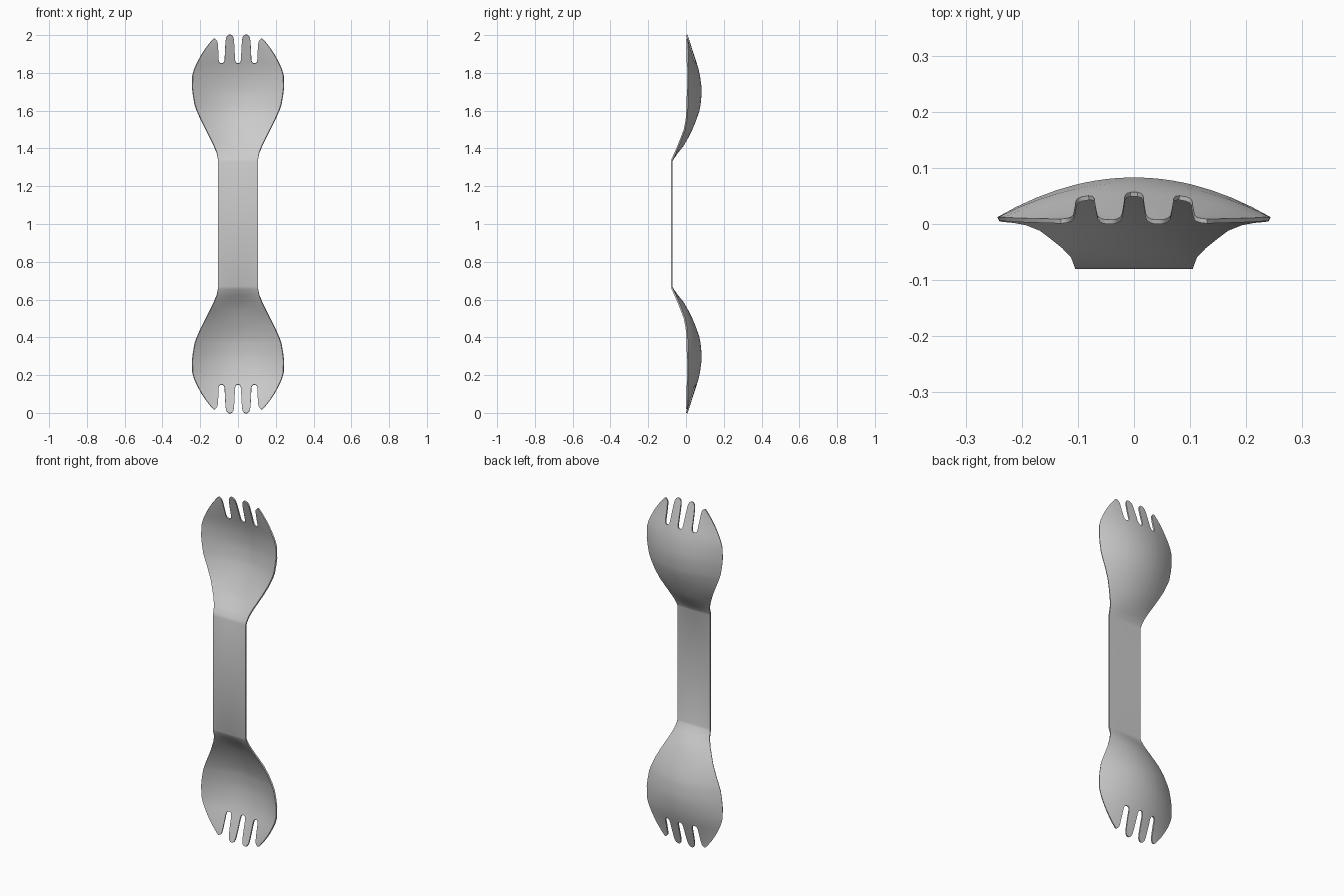
import bpy, bmesh

if "Cube" in bpy.data.objects:
    bpy.data.objects.remove(bpy.data.objects["Cube"])

# Half profile above the middle: height, half width, rim depth, centre depth
PROFILE = [
    (1.00, .105, -.080, -.080), (1.33, .105, -.080, -.080),
    (1.345, .106, -.076, -.074), (1.38, .112, -.060, -.050),
    (1.42, .128, -.043, -.018), (1.46, .148, -.027, .005),
    (1.50, .168, -.012, .025), (1.55, .193, -.002, .046),
    (1.60, .215, .002, .063), (1.63, .226, .003, .069),
    (1.68, .235, .004, .074), (1.72, .240, .005, .075),
    (1.785, .239, .005, .066), (1.82, .229, .005, .058),
    (1.85, .216, .004, .049), (1.89, .195, .003, .036),
    (1.94, .163, .002, .020), (1.98, .130, .001, .007),
    (2.00, .105, .000, .000)]
SLOT_Z = 1.85
PITCH = .086
# Slot half width going up towards the tips
SLOTS = [(1.85, .006), (1.856, .013), (1.87, .016), (1.90, .017), (1.94, .019),
         (1.97, .021), (1.985, .024), (1.995, .030), (2.00, .037)]


def sample(z):
    for a, b in zip(PROFILE, PROFILE[1:]):
        if z <= b[0] + 1e-6:
            t = (z - a[0]) / (b[0] - a[0])
            return [p + (q - p) * t for p, q in zip(a, b)][1:]
    return PROFILE[-1][1:]


def point(x, z):
    w, rim, mid = sample(z)
    y = rim + (mid - rim) * (1 - min(1, (x / w) ** 2))
    return (x, y, z - 1)


def split(a, b, n):
    return [a + (b - a) * i / n for i in range(n + 1)]


bm = bmesh.new()


def bridge(lower, upper):
    for i in range(len(lower) - 1):
        bm.faces.new((lower[i], lower[i + 1], upper[i + 1], upper[i]))


# Column positions on the row where the slots begin
w0, s0 = sample(SLOT_Z)[0], SLOTS[0][1]
breaks = [-w0]
for c in (-PITCH, 0, PITCH):
    breaks += [c - s0, c + s0]
breaks.append(w0)
columns, tine_ranges = [-w0], []
for k, (a, b) in enumerate(zip(breaks, breaks[1:])):
    n = 4 if k % 2 == 0 else 1
    start = len(columns) - 1
    columns += split(a, b, n)[1:]
    if k % 2 == 0:
        tine_ranges.append((start, start + n))

# Handle and bowl
previous = None
for z, w, _, _ in PROFILE:
    if z > SLOT_Z:
        break
    row = [bm.verts.new(point(x * w / w0, z)) for x in columns]
    if previous:
        bridge(previous, row)
    previous = row

# Four tines, the outer pair slightly shorter
for k, (i, j) in enumerate(tine_ranges):
    last = previous[i:j + 1]
    for z, s in SLOTS[1:]:
        outer = k in (0, 3)
        zz = SLOT_Z + (z - SLOT_Z) * (.867 if outer else 1)
        left = -sample(zz)[0] if k == 0 else (k - 2) * PITCH + s
        right = sample(zz)[0] if k == 3 else (k - 1) * PITCH - s
        row = [bm.verts.new(point(x, zz)) for x in split(left, right, 4)]
        bridge(last, row)
        last = row

mesh = bpy.data.meshes.new("double_spork")
bm.to_mesh(mesh)
bm.free()
spork = bpy.data.objects.new("double_spork", mesh)
spork.location.z = 1
bpy.context.collection.objects.link(spork)

# Mirror to the other end, then give the sheet its thickness
mirror = spork.modifiers.new("other_end", 'MIRROR')
mirror.use_axis = (False, False, True)
mirror.merge_threshold = .0005
solid = spork.modifiers.new("thickness", 'SOLIDIFY')
solid.thickness = .008
solid.offset = -1

bpy.context.view_layer.objects.active = spork
spork.select_set(True)
bpy.ops.object.convert(target='MESH')
bpy.ops.object.shade_smooth_by_angle(angle=.7)
